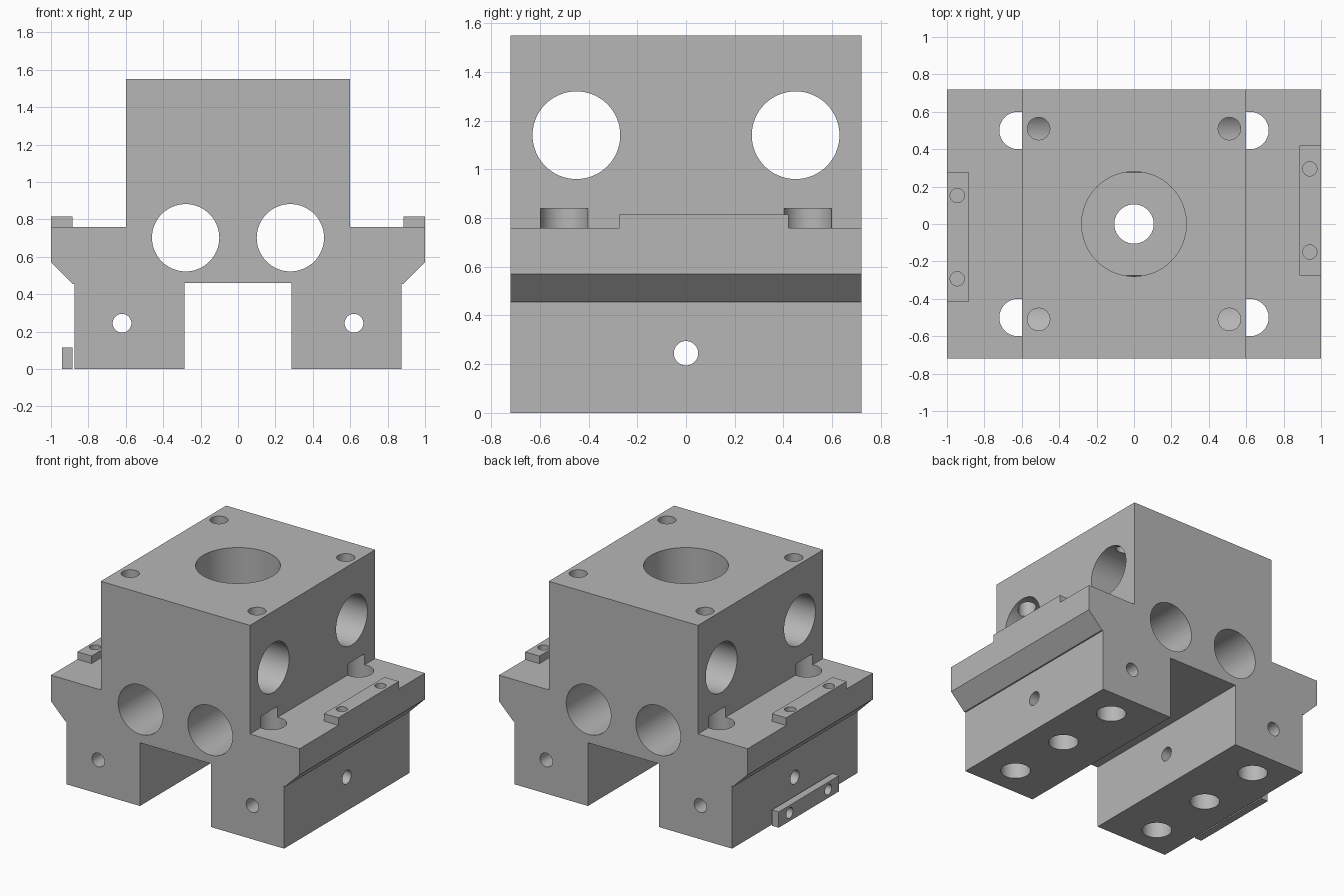
import bpy
import bmesh
import math
from mathutils import Vector

cube = bpy.data.objects.get("Cube")
if cube:
    bpy.data.objects.remove(cube, do_unlink=True)

grey = bpy.data.materials.new("machined grey")
grey.use_nodes = True
colour = (0.47, 0.47, 0.47, 1)
grey.diffuse_color = colour
grey.node_tree.nodes["Principled BSDF"].inputs["Base Color"].default_value = colour


def make_object(name, bm):
    bmesh.ops.recalc_face_normals(bm, faces=bm.faces)
    mesh = bpy.data.meshes.new(name)
    bm.to_mesh(mesh)
    bm.free()
    mesh.materials.append(grey)
    obj = bpy.data.objects.new(name, mesh)
    bpy.context.collection.objects.link(obj)
    return obj


def box(name, low, high):
    bm = bmesh.new()
    bmesh.ops.create_cube(bm, size=1)
    low, high = Vector(low), Vector(high)
    bmesh.ops.scale(bm, vec=high - low, verts=bm.verts)
    bmesh.ops.translate(bm, vec=(low + high) / 2, verts=bm.verts)
    return make_object(name, bm)


def activate(obj):
    bpy.ops.object.select_all(action="DESELECT")
    obj.select_set(True)
    bpy.context.view_layer.objects.active = obj


def drill(obj, start, end, radius):
    """Cut a round hole between two points."""
    start, end = Vector(start), Vector(end)
    axis = end - start
    bm = bmesh.new()
    bmesh.ops.create_cone(bm, cap_ends=True, segments=64, radius1=radius,
                          radius2=radius, depth=axis.length)
    bmesh.ops.rotate(bm, verts=bm.verts,
                     matrix=axis.to_track_quat("Z", "Y").to_matrix())
    bmesh.ops.translate(bm, vec=(start + end) / 2, verts=bm.verts)
    cutter = make_object("hole_cutter", bm)
    cutter.hide_render = True
    mod = obj.modifiers.new("hole", "BOOLEAN")
    mod.operation = "DIFFERENCE"
    mod.solver = "EXACT"
    mod.object = cutter
    activate(obj)
    bpy.ops.object.modifier_apply(modifier=mod.name)
    bpy.data.objects.remove(cutter, do_unlink=True)


def smooth(obj):
    activate(obj)
    bpy.ops.object.shade_smooth_by_angle(angle=math.radians(25))


# Main block: mirrored cross-section extruded front to back
half = [(0.285, 0.46), (0.285, 0), (0.875, 0), (0.875, 0.455), (0.885, 0.455),
        (1, 0.57), (1, 0.76), (0.6, 0.76), (0.6, 1.55)]
profile = half + [(-x, z) for x, z in reversed(half)]
bm = bmesh.new()
face = bm.faces.new([bm.verts.new((x, -0.72, z)) for x, z in profile])
side = bmesh.ops.extrude_face_region(bm, geom=[face])
moved = [v for v in side["geom"] if isinstance(v, bmesh.types.BMVert)]
bmesh.ops.translate(bm, vec=(0, 1.44, 0), verts=moved)
block = make_object("main_block", bm)

# Central stepped bore
drill(block, (0, 0, 1.1), (0, 0, 1.7), 0.28)
drill(block, (0, 0, 0.3), (0, 0, 1.3), 0.105)

for s in (-1, 1):
    # Large and small bores running front to back
    drill(block, (s * 0.28, -1, 0.702), (s * 0.28, 1, 0.702), 0.18)
    drill(block, (s * 0.62, -1, 0.245), (s * 0.62, 1, 0.245), 0.05)
    # Large bores running side to side
    drill(block, (-1.2, s * 0.45, 1.14), (1.2, s * 0.45, 1.14), 0.18)
    # Blind hole under each leg
    drill(block, (s * 0.62, 0, -0.1), (s * 0.62, 0, 0.4), 0.1)
    for t in (-1, 1):
        # Bolt holes through the flanges, and tapped holes in the top corners
        drill(block, (s * 0.62, t * 0.5, -0.1), (s * 0.62, t * 0.5, 0.84), 0.1)
        drill(block, (s * 0.51, t * 0.51, 1.12), (s * 0.51, t * 0.51, 1.7), 0.06)
# Small cross hole through both legs
drill(block, (-1.2, 0, 0.245), (1.2, 0, 0.245), 0.05)
smooth(block)

# Flange plates, each with two screw holes
for name, x0, x1, y0, xc in (("left_flange_plate", 0.885, 1, -0.275, 0.94),
                             ("right_flange_plate", -1, -0.885, -0.418, -0.945)):
    plate = box(name, (x0, y0, 0.76), (x1, y0 + 0.695, 0.815))
    for dy in (0.125, 0.57):
        drill(plate, (xc, y0 + dy, 0.7), (xc, y0 + dy, 0.9), 0.038)
    smooth(plate)

# Lower plate standing just off the right leg
plate = box("right_leg_plate", (-0.94, -0.418, 0), (-0.885, 0.277, 0.115))
for dy in (0.125, 0.57):
    drill(plate, (-1.1, -0.418 + dy, 0.06), (-0.8, -0.418 + dy, 0.06), 0.038)
smooth(plate)
